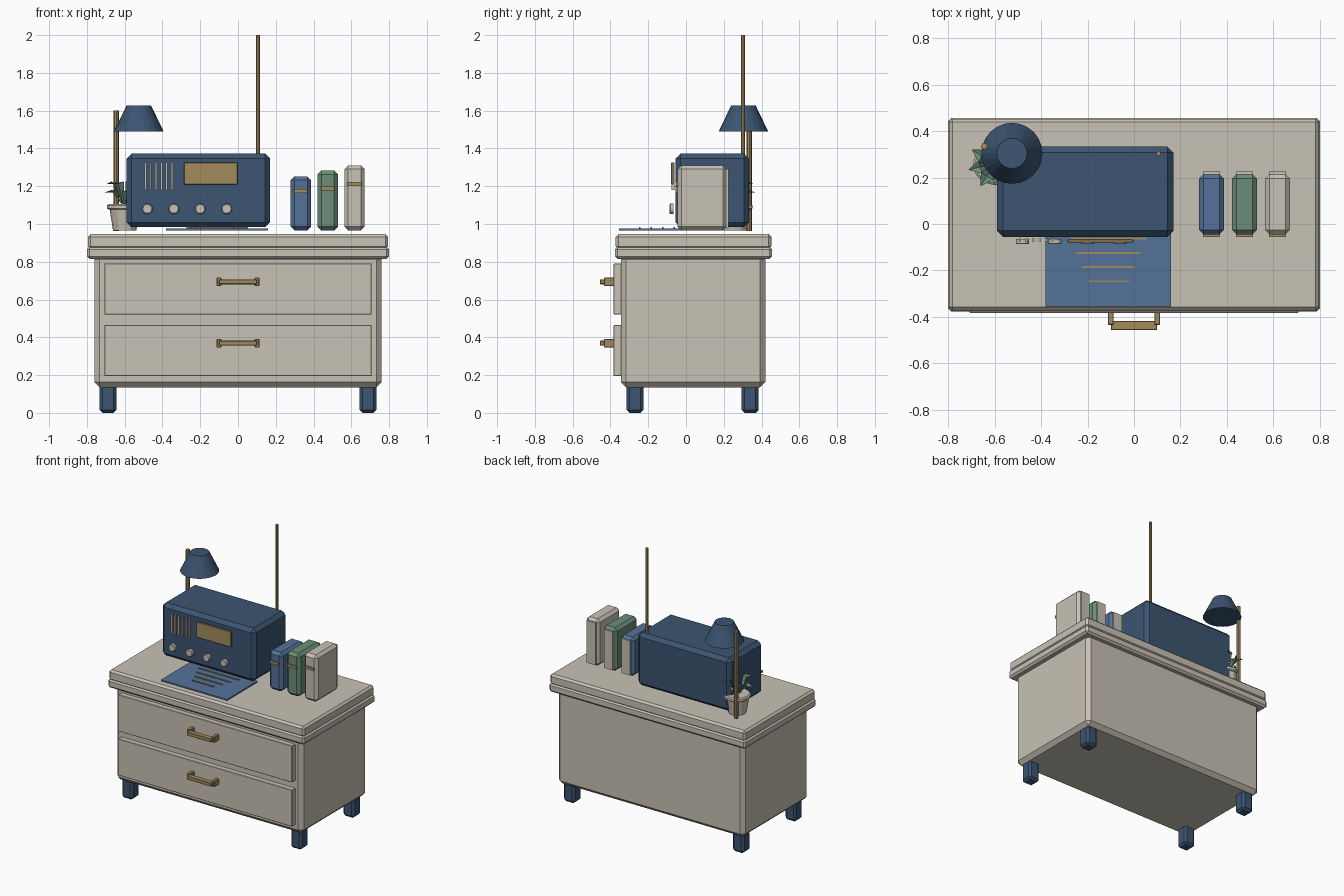
import bpy, bmesh, math
from mathutils import Matrix, Vector

if "Cube" in bpy.data.objects:
    bpy.data.objects.remove(bpy.data.objects["Cube"])


def material(name, rgb):
    m = bpy.data.materials.new(name)
    m.diffuse_color = (*rgb, 1)
    m.use_nodes = True
    m.node_tree.nodes["Principled BSDF"].inputs["Base Color"].default_value = m.diffuse_color
    return m


CREAM = material("cream", (0.58, 0.54, 0.46))
NAVY = material("navy", (0.045, 0.09, 0.165))
BRASS = material("brass", (0.36, 0.26, 0.11))
BLUE = material("blue", (0.09, 0.17, 0.32))
GREEN = material("green", (0.15, 0.27, 0.19))


def finish(bm, name, mat):
    bmesh.ops.recalc_face_normals(bm, faces=bm.faces[:])
    mesh = bpy.data.meshes.new(name)
    bm.to_mesh(mesh)
    bm.free()
    mesh.materials.append(mat)
    ob = bpy.data.objects.new(name, mesh)
    bpy.context.collection.objects.link(ob)
    return ob


def box(name, mat, x, y, z, bevel=0.0):
    """Chamfered box from (min, max) ranges."""
    bm = bmesh.new()
    bmesh.ops.create_cube(bm, size=1)
    for v in bm.verts:
        v.co = [r[0] + (c + 0.5) * (r[1] - r[0]) for c, r in zip(v.co, (x, y, z))]
    if bevel:
        bmesh.ops.bevel(bm, geom=bm.edges[:], offset=bevel, segments=1,
                        affect='EDGES', profile=0.5)
    return finish(bm, name, mat)


def lathe(name, mat, profile, loc, sides, axis='Z'):
    """Solid of revolution from (radius, height) points, capped at both ends."""
    bm = bmesh.new()
    rings = [[bm.verts.new((r * math.cos(2 * math.pi * i / sides),
                            r * math.sin(2 * math.pi * i / sides), h))
              for i in range(sides)] for r, h in profile]
    for a, b in zip(rings, rings[1:]):
        for i in range(sides):
            j = (i + 1) % sides
            bm.faces.new((a[i], a[j], b[j], b[i]))
    bm.faces.new(rings[0][::-1])
    bm.faces.new(rings[-1])
    rot = Matrix.Rotation(math.pi / 2, 4, 'X') if axis == 'Y' else Matrix()
    bm.transform(Matrix.Translation(loc) @ rot)
    return finish(bm, name, mat)


# cabinet body and two-layer top
box("cabinet_body", CREAM, (-0.76, 0.76), (-0.345, 0.42), (0.135, 0.84), 0.028)
box("top_lower_slab", CREAM, (-0.80, 0.80), (-0.376, 0.456), (0.815, 0.88), 0.014)
box("top_upper_slab", CREAM, (-0.795, 0.795), (-0.372, 0.452), (0.868, 0.946), 0.014)

# legs
for i, x in enumerate((-0.688, 0.688)):
    for j, y in enumerate((-0.27, 0.34)):
        box(f"leg_{i}{j}", NAVY, (x - 0.045, x + 0.045), (y - 0.045, y + 0.045),
            (0, 0.15), 0.016)

# drawers with handles
for i, z in enumerate((0.331, 0.656)):
    box(f"drawer_front_{i}", CREAM, (-0.708, 0.708), (-0.383, -0.335),
        (z - 0.135, z + 0.135), 0.003)
    h = z + 0.038
    for s in (-1, 1):
        box(f"handle_mount_{i}_{s}", BRASS, (s * 0.1 - 0.0125, s * 0.1 + 0.0125),
            (-0.434, -0.38), (h - 0.022, h + 0.022), 0.003)
    box(f"handle_bar_{i}", BRASS, (-0.1, 0.1), (-0.456, -0.417),
        (h - 0.013, h + 0.013), 0.003)

# radio
box("radio_body", NAVY, (-0.59, 0.17), (-0.055, 0.333), (0.983, 1.373), 0.026)
for i in range(6):
    x = -0.49 + i * 0.028
    box(f"radio_slit_{i}", CREAM, (x - 0.005, x + 0.005), (-0.076, -0.062), (1.18, 1.325))
box("radio_dial", BRASS, (-0.285, -0.003), (-0.08, -0.065), (1.21, 1.325), 0.003)
for i in range(4):
    lathe(f"radio_knob_{i}", CREAM, [(0.028, 0), (0.028, 0.018), (0.023, 0.022)],
          (-0.48 + i * 0.14, -0.065, 1.08), 16, 'Y')
lathe("radio_antenna", BRASS, [(0.01, 0), (0.01, 0.64)], (0.106, 0.302, 1.36), 8)

# sheet with ruled lines
box("paper_sheet", BLUE, (-0.38, 0.16), (-0.355, 0.0), (0.966, 0.977))
for i in range(4):
    w, y = 0.163 - i * 0.025, -0.063 - i * 0.061
    box(f"paper_line_{i}", BRASS, (-0.11 - w, -0.11 + w), (y - 0.004, y + 0.004),
        (0.976, 0.983))

# books with pages and spine bands
books = (("blue", BLUE, 1.252, 1.175), ("green", GREEN, 1.283, 1.188),
         ("cream", CREAM, 1.31, 1.212))
for i, (n, mat, top, band) in enumerate(books):
    x = 0.333 + i * 0.142
    box(f"{n}_book", mat, (x - 0.054, x + 0.054), (-0.045, 0.215), (0.966, top), 0.02)
    box(f"{n}_book_pages", CREAM, (x - 0.036, x + 0.036), (0.15, 0.225),
        (0.98, top - 0.018))
    box(f"{n}_book_band", BRASS, (x - 0.036, x + 0.036), (-0.055, -0.04),
        (band - 0.01, band + 0.01))

# lamp
lathe("lamp_pole", BRASS, [(0.014, 0), (0.014, 0.64)], (-0.644, 0.335, 0.962), 8)
lathe("lamp_shade", NAVY, [(0.131, 0), (0.065, 0.137)], (-0.525, 0.304, 1.49), 24)

# potted plant
POT = Vector((-0.6, 0.26, 0.966))
lathe("plant_pot", CREAM, [(0.062, 0), (0.08, 0.115)], POT, 12)
lathe("pot_rim", CREAM, [(0.084, 0.11), (0.093, 0.117), (0.093, 0.133), (0.084, 0.14)],
      POT, 12)
for i in range(8):
    # folded leaf: stem, raised sides, drooping tip
    a = 2 * math.pi * (i + 0.3) / 8
    tall = 0.045 if i % 2 else 0.0
    bm = bmesh.new()
    base, mid, tip, left, right = [bm.verts.new(c) for c in (
        (0.01, 0, 0.13), (0.065, 0, 0.2 + tall), (0.115, 0, 0.2 + tall),
        (0.06, 0.032, 0.215 + tall), (0.06, -0.032, 0.215 + tall))]
    for f in ((base, mid, left), (base, right, mid), (mid, tip, left), (mid, right, tip)):
        bm.faces.new(f)
    bm.transform(Matrix.Translation(POT) @ Matrix.Rotation(a, 4, 'Z'))
    finish(bm, f"leaf_{i}", GREEN)
